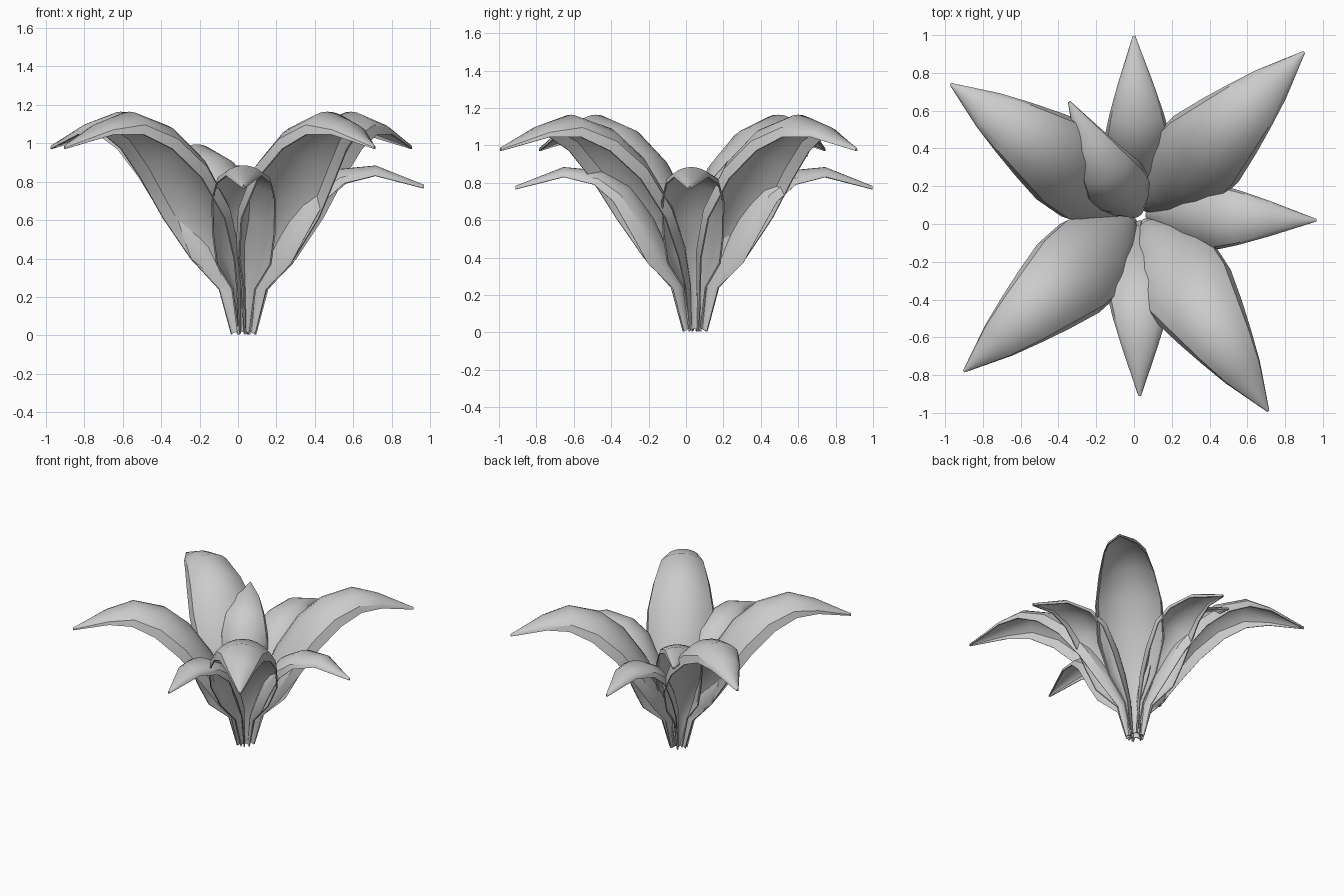
import bpy, math
from mathutils import Vector, Matrix

if "Cube" in bpy.data.objects:
    bpy.data.objects.remove(bpy.data.objects["Cube"])

CENTRE = Vector((0.03, 0.05, 0.0))

# leaf profiles: (rim reach, rim half width, rim height, spine reach, spine height)
LARGE = [(.06, .03, .005, .035, .02), (.11, .07, .24, .05, .26), (.22, .17, .40, .12, .48),
         (.35, .24, .61, .24, .72), (.51, .24, .82, .40, .95), (.68, .20, .97, .57, 1.09),
         (.84, .155, 1.045, .80, 1.16), (1.0, .105, 1.045, 1.0, 1.10), (1.25, .003, .97, 1.25, .985)]
SMALL = [(.06, .03, .005, .035, .02), (.12, .06, .24, .06, .25), (.25, .14, .37, .14, .43),
         (.33, .16, .52, .22, .61), (.43, .165, .70, .34, .78), (.53, .14, .79, .48, .86),
         (.69, .09, .83, .69, .88), (.94, .003, .765, .94, .78)]
# half cross-section: (fraction of width, fraction of drop), last step is the turned-down rim
HALF = [(.25, .03), (.5, .14), (.75, .33), (.95, .58), (1.0, 1.0)]
SECTION = [(-t, b) for t, b in reversed(HALF)] + [(0, 0)] + HALF


def leaf(name, profile, tip_xy, tilt=0.0, roll=0.0, scale=None):
    """Arched leaf running outward from the centre to tip_xy."""
    d = Vector(tip_xy) - CENTRE.xy
    k = scale or d.length / profile[-1][0]
    s = scale or 1.0
    chord = Vector((profile[-1][3], 0, profile[-1][4]))
    rot = (Matrix.Rotation(math.atan2(d.y, d.x), 4, 'Z')
           @ Matrix.Rotation(-tilt, 4, 'Y') @ Matrix.Rotation(roll, 4, chord))
    verts, faces = [], []
    n = len(SECTION)
    for rr, w, rz, sr, sz in profile:
        for t, b in SECTION:
            p = Vector(((sr + (rr - sr) * b) * k, w * t, (sz + (rz - sz) * b) * s))
            verts.append(rot @ p + CENTRE)
    for i in range(len(profile) - 1):
        for j in range(n - 1):
            a = i * n + j
            faces.append((a, a + n, a + n + 1, a + 1))
    me = bpy.data.meshes.new(name)
    me.from_pydata(verts, [], faces)
    ob = bpy.data.objects.new(name, me)
    bpy.context.collection.objects.link(ob)
    sol = ob.modifiers.new("thickness", 'SOLIDIFY')
    sol.thickness = 0.008
    sol.offset = 0
    bpy.ops.object.select_all(action='DESELECT')
    ob.select_set(True)
    bpy.context.view_layer.objects.active = ob
    bpy.ops.object.modifier_apply(modifier=sol.name)
    bpy.ops.object.shade_smooth_by_angle(angle=math.radians(35))
    return ob


# four large diagonal leaves
for i, tip in enumerate([(.90, .91), (-.97, .74), (-.90, -.78), (.71, -.99)]):
    leaf(f"large_leaf_{i + 1}", LARGE, tip)

# three small leaves between them
for i, tip in enumerate([(.0, .995), (.965, .02), (.03, -.91)]):
    leaf(f"small_leaf_{i + 1}", SMALL, tip)

# steeper inner leaf, slightly rolled
leaf("inner_leaf", SMALL, (-.34, .64), tilt=math.radians(14), roll=math.radians(-4), scale=.97)
